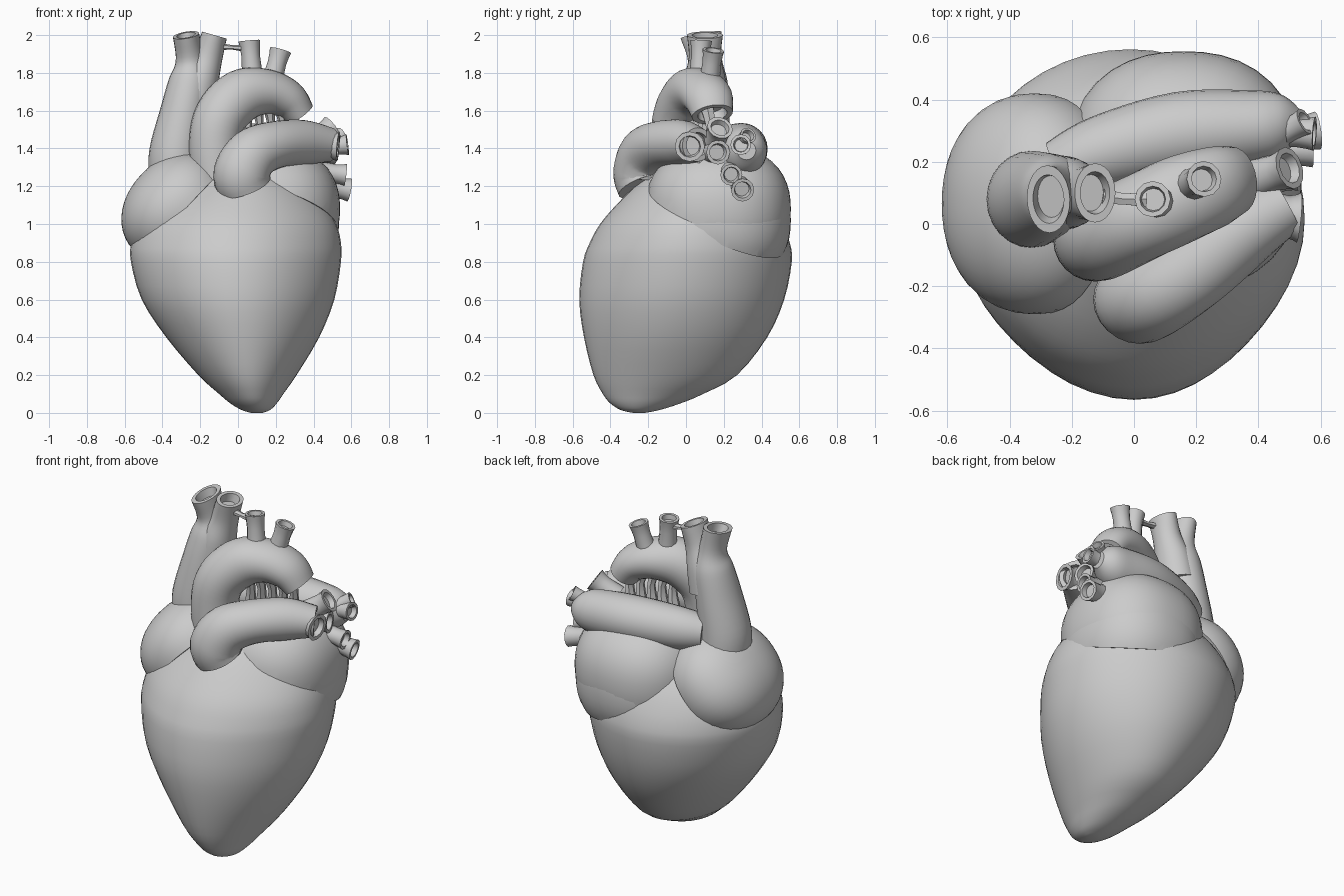
import bpy, bmesh, math
from mathutils import Vector, Matrix

if "Cube" in bpy.data.objects:
    bpy.data.objects.remove(bpy.data.objects["Cube"])


def finish(name, bm, angle=35):
    bmesh.ops.recalc_face_normals(bm, faces=bm.faces)
    me = bpy.data.meshes.new(name)
    bm.to_mesh(me)
    bm.free()
    ob = bpy.data.objects.new(name, me)
    bpy.context.collection.objects.link(ob)
    bpy.ops.object.select_all(action='DESELECT')
    ob.select_set(True)
    bpy.context.view_layer.objects.active = ob
    bpy.ops.object.shade_smooth_by_angle(angle=math.radians(angle))
    return ob


def spline(pts, steps):
    """Catmull-Rom interpolation of rows of numbers."""
    out = []
    n = len(pts)
    for i in range(n - 1):
        a, b, c, d = pts[max(i - 1, 0)], pts[i], pts[i + 1], pts[min(i + 2, n - 1)]
        for s in range(steps):
            t = s / steps
            out.append([0.5 * (2 * q + (r - p) * t + (2 * p - 5 * q + 4 * r - u) * t * t
                               + (3 * q - p - 3 * r + u) * t ** 3)
                        for p, q, r, u in zip(a, b, c, d)])
    out.append(list(pts[-1]))
    return out


def loft(name, rings):
    bm = bmesh.new()
    vs = [[bm.verts.new(p) for p in ring] for ring in rings]
    n = len(vs[0])
    for a, b in zip(vs, vs[1:]):
        for i in range(n):
            j = (i + 1) % n
            bm.faces.new((a[i], a[j], b[j], b[i]))
    bm.faces.new(vs[0])
    bm.faces.new(vs[-1])
    return finish(name, bm)


def vessel(name, pts, sides=24, steps=5, hollow=0.05):
    """Tube through rows (x, y, z, radius, radius along y) with an open, recessed end."""
    rows = spline(pts, steps)
    rings = []

    def ring(c, t, ra, rb):
        u = t.cross(Vector((0, 1, 0))).normalized()
        v = u.cross(t).normalized()
        return [c + u * ra * math.cos(k * math.tau / sides) + v * rb * math.sin(k * math.tau / sides)
                for k in range(sides)]

    for i, r in enumerate(rows):
        p, q = rows[max(i - 1, 0)], rows[min(i + 1, len(rows) - 1)]
        t = (Vector(q[:3]) - Vector(p[:3])).normalized()
        c = Vector(r[:3])
        rings.append(ring(c, t, r[3], r[4]))
    if hollow:
        rings.append(ring(c, t, r[3] * 0.72, r[4] * 0.72))
        rings.append(ring(c - t * hollow, t, r[3] * 0.62, r[4] * 0.62))
    return loft(name, rings)


def chamber(name, centre, radii, tilt, plane, power=2.0):
    """Rounded (super-)ellipsoid kept above the plane z = a + b*x + c*y, leaving a crisp seam."""
    bm = bmesh.new()
    bmesh.ops.create_uvsphere(bm, u_segments=40, v_segments=24, radius=1)
    for v in bm.verts:
        v.co /= sum(abs(k) ** power for k in v.co) ** (1 / power)
    m = Matrix.Translation(centre) @ Matrix.Rotation(math.radians(tilt), 4, 'Y') @ Matrix.Diagonal((*radii, 1))
    bmesh.ops.transform(bm, matrix=m, verts=bm.verts)
    a, b, c = plane
    cut = bmesh.ops.bisect_plane(bm, geom=bm.verts[:] + bm.edges[:] + bm.faces[:],
                                 plane_co=(0, 0, a), plane_no=(-b, -c, 1), clear_inner=True)
    edges = [e for e in cut['geom_cut'] if isinstance(e, bmesh.types.BMEdge)]
    bmesh.ops.edgeloop_fill(bm, edges=edges)
    return finish(name, bm)


# Ventricles: horizontal sections (z, x min, x max, y min, y max)
sections = [
    (0.00, 0.07, 0.13, -0.28, -0.22), (0.015, 0.02, 0.17, -0.345, -0.14),
    (0.05, -0.04, 0.205, -0.40, -0.03), (0.10, -0.10, 0.24, -0.44, 0.09),
    (0.20, -0.21, 0.31, -0.49, 0.27), (0.40, -0.38, 0.43, -0.54, 0.43),
    (0.60, -0.51, 0.51, -0.565, 0.52), (0.80, -0.567, 0.545, -0.545, 0.56),
    (0.90, -0.565, 0.545, -0.51, 0.55), (1.00, -0.53, 0.52, -0.455, 0.51),
    (1.10, -0.45, 0.46, -0.37, 0.45), (1.20, -0.31, 0.36, -0.27, 0.36),
    (1.30, -0.16, 0.20, -0.16, 0.20)]
rings = []
for z, x0, x1, y0, y1 in spline(sections, 3):
    ring = []
    for k in range(48):
        a = k * math.tau / 48
        f = 1 - 0.03 * math.sin(2 * a) ** 2 if math.sin(a) < 0 else 1
        ring.append(((x0 + x1) / 2 + (x1 - x0) / 2 * math.cos(a) * f,
                     (y0 + y1) / 2 + (y1 - y0) / 2 * math.sin(a) * f, z))
    rings.append(ring)
loft("ventricles", rings)

# Atria with seams, plus the lower fold of the left one
chamber("right_atrium", (-0.32, 0.065, 1.08), (0.32, 0.355, 0.265), -48, (1.37, 1.08, -0.04), 2.15)
chamber("left_atrium", (0.16, 0.17, 1.08), (0.38, 0.385, 0.34), 0, (1.175, -0.30, -0.36), 2.3)
chamber("left_atrium_fold", (0.165, 0.17, 1.02), (0.37, 0.385, 0.36), 0, (1.125, -0.30, -0.44), 2.25)

# Great vessels
vessel("aorta", [(-0.10, -0.05, 1.15, .13, .13), (-0.125, -0.05, 1.40, .135, .135),
                 (-0.09, -0.035, 1.57, .14, .14), (0.02, 0.02, 1.68, .14, .14),
                 (0.15, 0.08, 1.70, .12, .14), (0.26, 0.12, 1.66, .105, .13),
                 (0.325, 0.14, 1.58, .085, .11)])
vessel("pulmonary_trunk", [(0.035, -0.225, 1.20, .145, .14), (0.02, -0.245, 1.27, .15, .14),
                           (0.08, -0.22, 1.37, .14, .135), (0.20, -0.14, 1.42, .125, .13),
                           (0.35, -0.02, 1.43, .12, .12), (0.49, 0.06, 1.42, .09, .09)])
vessel("back_pulmonary_tube", [(-0.24, 0.17, 1.38, .10, .10), (-0.10, 0.23, 1.39, .125, .12),
                               (0.15, 0.29, 1.40, .135, .135), (0.38, 0.31, 1.39, .13, .12),
                               (0.47, 0.32, 1.39, .105, .10), (0.53, 0.32, 1.39, .05, .05)], hollow=0)
vessel("vena_cava", [(-0.33, 0.08, 1.25, .14, .155), (-0.325, 0.08, 1.38, .145, .155),
                     (-0.285, 0.09, 1.60, .125, .14), (-0.255, 0.10, 1.76, .11, .12),
                     (-0.255, 0.10, 1.87, .075, .09), (-0.275, 0.08, 2.0, .07, .11)])
vessel("vena_cava_branch", [(-0.23, 0.10, 1.62, .11, .12), (-0.20, 0.10, 1.76, .10, .11),
                            (-0.16, 0.10, 1.88, .078, .085), (-0.125, 0.10, 2.0, .068, .095)])

# Arch branches and pulmonary stubs: start, end, radius
stubs = {
    "arch_branch_left": ((0.08, 0.07, 1.74), (0.06, 0.08, 1.97), .058),
    "arch_branch_right": ((0.17, 0.12, 1.72), (0.225, 0.145, 1.92), .058),
    "artery_stub_front": ((0.42, 0.03, 1.42), (0.53, 0.02, 1.41), .08),
    "artery_stub_upper": ((0.38, 0.14, 1.42), (0.50, 0.18, 1.51), .07),
    "artery_stub_low": ((0.40, 0.14, 1.38), (0.51, 0.17, 1.38), .065),
    "vein_stub_back": ((0.42, 0.30, 1.40), (0.58, 0.29, 1.42), .055),
    "vein_stub_upper": ((0.42, 0.26, 1.40), (0.55, 0.33, 1.47), .045),
    "vein_stub_middle": ((0.40, 0.23, 1.28), (0.57, 0.24, 1.26), .058),
    "vein_stub_lower": ((0.38, 0.27, 1.22), (0.59, 0.30, 1.18), .062),
}
for name, (p, q, r) in stubs.items():
    m = [(a + 2 * b) / 3 for a, b in zip(p, q)]
    vessel(name, [(*p, r, r), (*m, r * .85, r * .85), (*q, r, r)], sides=12, steps=2, hollow=.03)

# Thin strands below the arch and between the upper branches
for i in range(5):
    x = 0.04 + 0.06 * i
    vessel(f"arch_strand_{i + 1}", [(x, 0.03 + 0.02 * i, 1.62, .035, .04),
                                    (x + .015, 0.05 + 0.02 * i, 1.53, .02, .03),
                                    (x, 0.06 + 0.02 * i, 1.42, .035, .04)], sides=6, steps=2, hollow=0)
vessel("branch_strand", [(-0.10, 0.09, 1.94, .02, .03), (-0.03, 0.08, 1.935, .012, .02),
                         (0.04, 0.08, 1.93, .02, .03)], sides=6, steps=2, hollow=0)
for i in range(3):
    x = 0.27 + 0.07 * i
    vessel(f"trunk_strand_{i + 1}", [(x, -0.04 + .05 * i, 1.36, .03, .03),
                                     (x + .01, -0.02 + .05 * i, 1.30, .018, .02),
                                     (x, .02 + .05 * i, 1.22, .03, .03)], sides=6, steps=2, hollow=0)
